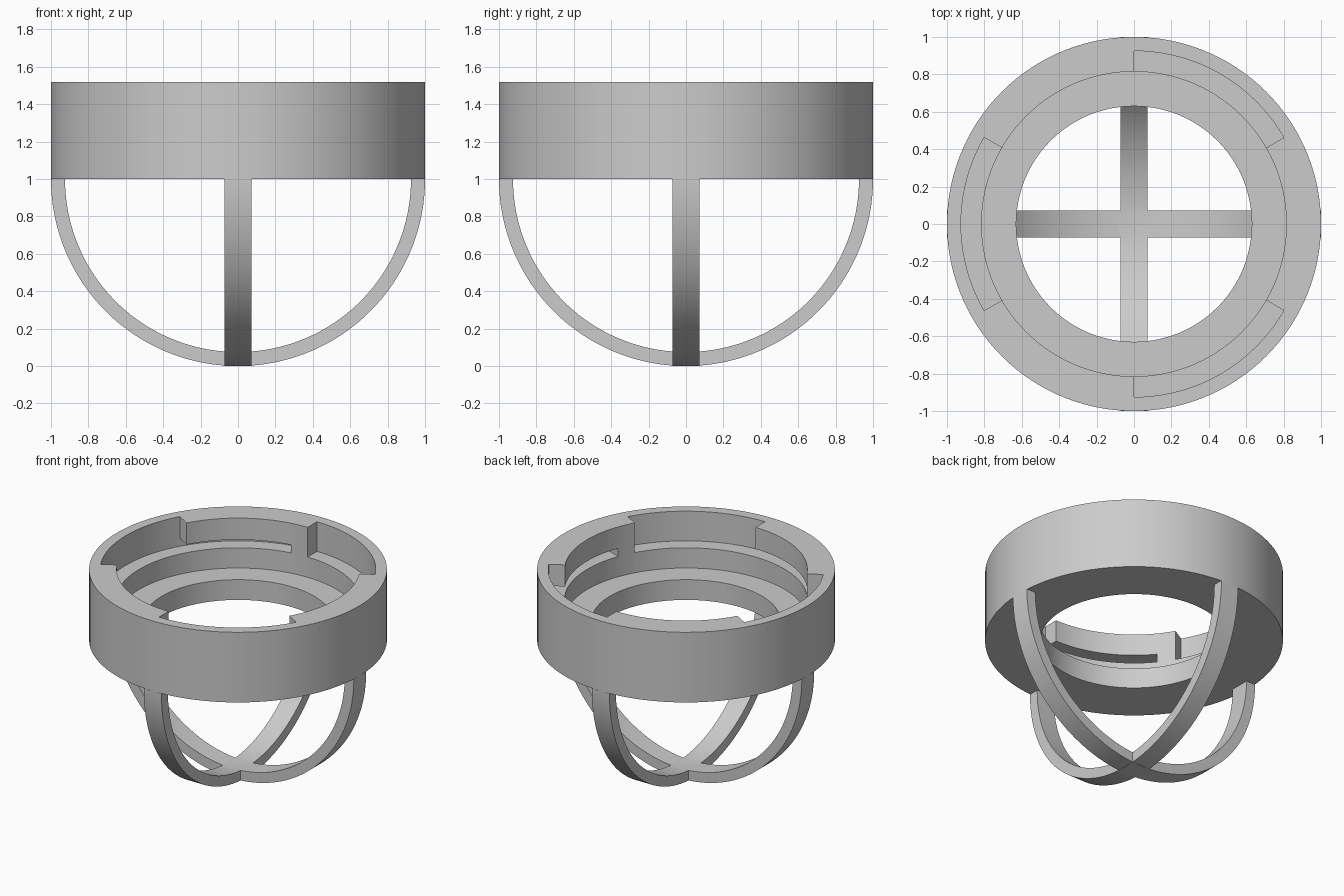
import bpy, bmesh, math
from mathutils import Matrix

if "Cube" in bpy.data.objects:
    bpy.data.objects.remove(bpy.data.objects["Cube"])

grey = bpy.data.materials.new("plain_grey")
grey.use_nodes = True
colour = (0.6, 0.6, 0.6, 1)
grey.diffuse_color = colour
grey.node_tree.nodes["Principled BSDF"].inputs["Base Color"].default_value = colour


def sweep(name, profile, start=0, end=360, step=3, matrix=Matrix()):
    """Revolve a closed (radius, z) profile about z between two angles."""
    bm = bmesh.new()
    full = end - start == 360
    count = round((end - start) / step)
    rings = []
    for i in range(count if full else count + 1):
        a = math.radians(start + i * step)
        rings.append([bm.verts.new((r * math.cos(a), r * math.sin(a), z))
                      for r, z in profile])
    n = len(profile)
    for i in range(count):
        a, b = rings[i], rings[(i + 1) % len(rings)]
        for j in range(n):
            k = (j + 1) % n
            bm.faces.new((a[j], b[j], b[k], a[k]))
    if not full:
        bm.faces.new(rings[0])
        bm.faces.new(rings[-1])
    bm.transform(matrix)
    bmesh.ops.recalc_face_normals(bm, faces=bm.faces)
    mesh = bpy.data.meshes.new(name)
    bm.to_mesh(mesh)
    bm.free()
    mesh.materials.append(grey)
    obj = bpy.data.objects.new(name, mesh)
    bpy.context.collection.objects.link(obj)
    return obj


def select(obj):
    bpy.ops.object.select_all(action='DESELECT')
    obj.select_set(True)
    bpy.context.view_layer.objects.active = obj


def combine(target, other, operation):
    mod = target.modifiers.new(operation, 'BOOLEAN')
    mod.operation, mod.solver, mod.object = operation, 'EXACT', other
    select(target)
    bpy.ops.object.modifier_apply(modifier=mod.name)
    bpy.data.objects.remove(other)


def box(r0, r1, z0, z1):
    return [(r0, z0), (r1, z0), (r1, z1), (r0, z1)]


# Collar: wide bore above a narrower opening
top, base, ledge, floor, lip = 1.52, 1.0, 1.15, 1.30, 1.36
bore, slot = 0.815, 0.925
collar = sweep("collar", [(0.63, base), (1, base), (1, top), (bore, top),
                          (bore, ledge), (0.63, ledge)])

# Three entry notches, each leading into a twist-lock groove
for a in (30, 150, 270):
    notch = sweep("notch_cutter", box(0.7, slot, floor, top + 0.1), a, a + 60)
    combine(collar, notch, 'DIFFERENCE')
    groove = sweep("groove_cutter", box(0.7, slot, floor, lip), a - 51, a + 3)
    combine(collar, groove, 'DIFFERENCE')

# Cage: two crossed half hoops under the collar
hoops = []
for turn in (0, 90):
    place = (Matrix.Translation((0, 0, base))
             @ Matrix.Rotation(math.radians(turn), 4, 'Z')
             @ Matrix.Rotation(math.radians(90), 4, 'X'))
    hoops.append(sweep("cage", box(slot, 1, -0.0725, 0.0725), 180, 360, 2, place))
cage = hoops[0]
combine(cage, hoops[1], 'UNION')

for obj in (collar, cage):
    select(obj)
    bpy.ops.object.shade_smooth_by_angle(angle=math.radians(30))
